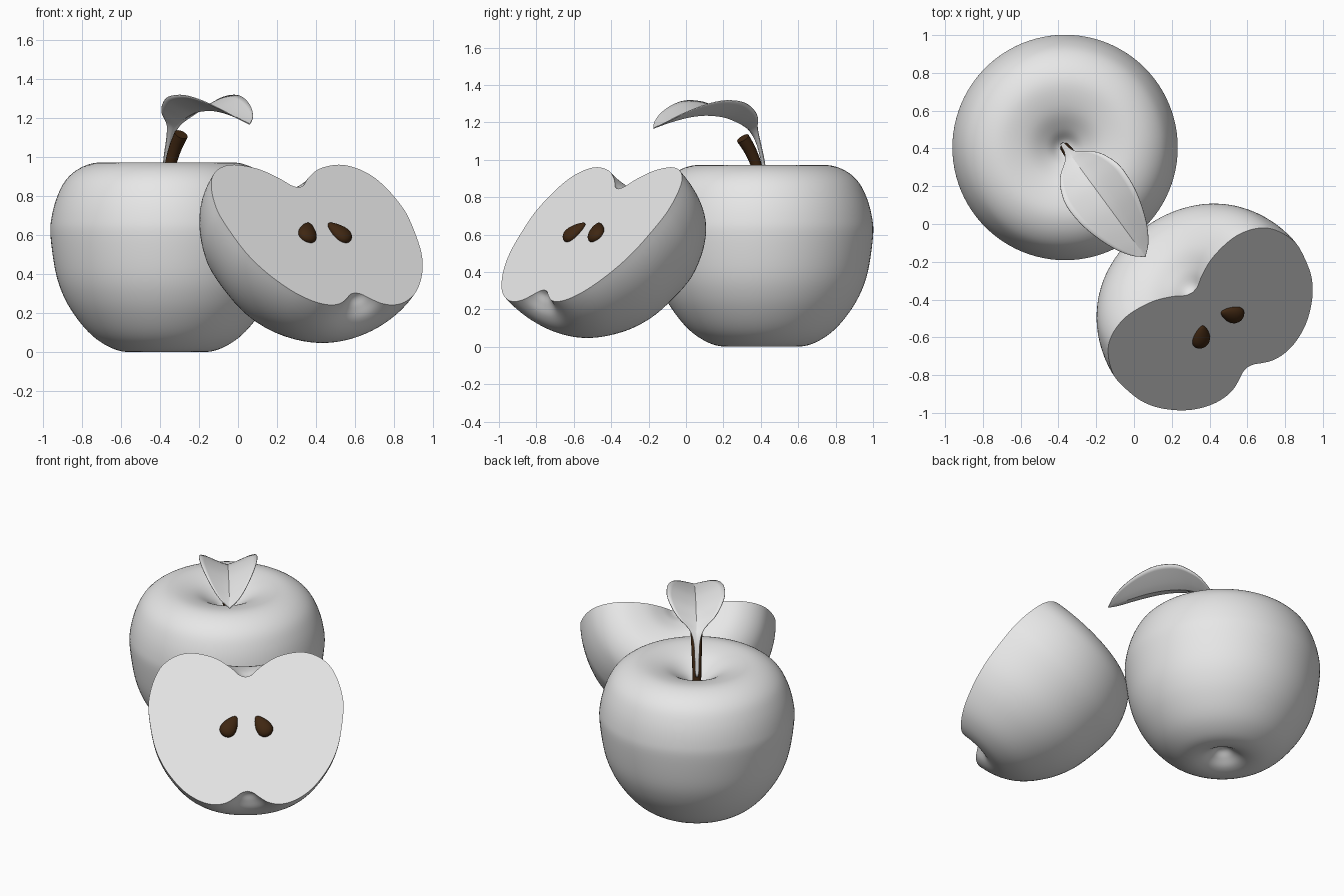
import bpy, bmesh, math
from mathutils import Matrix, Vector

if "Cube" in bpy.data.objects:
    bpy.data.objects.remove(bpy.data.objects["Cube"])

AZ = math.radians(-53.7)                       # heading shared by leaf, stem and cut face
H = Vector((math.cos(AZ), math.sin(AZ), 0))    # forward
U = Vector((-H.y, H.x, 0))                     # sideways
APPLE = Vector((-0.365, 0.405, 0))


def material(name, rgb):
    m = bpy.data.materials.new(name)
    m.diffuse_color = (*rgb, 1)
    m.use_nodes = True
    m.node_tree.nodes["Principled BSDF"].inputs["Base Color"].default_value = m.diffuse_color
    return m


PALE = material("pale_grey", (0.8, 0.8, 0.8))
BROWN = material("dark_brown", (0.05, 0.02, 0.006))


def smooth(points, n=5):
    """Spline through the given points."""
    p = [Vector(q) for q in points]
    p = [2 * p[0] - p[1]] + p + [2 * p[-1] - p[-2]]
    out = []
    for a, b, c, d in zip(p, p[1:], p[2:], p[3:]):
        for i in range(n):
            t = i / n
            out.append(0.5 * (2 * b + (c - a) * t + (2 * a - 5 * b + 4 * c - d) * t * t
                              + (3 * b - a - 3 * c + d) * t ** 3))
    return out + [p[-2]]


def shade(obj, angle=40):
    bpy.ops.object.select_all(action='DESELECT')
    obj.select_set(True)
    bpy.context.view_layer.objects.active = obj
    bpy.ops.object.shade_smooth_by_angle(angle=math.radians(angle))


def finish(name, bm, mat, matrix=Matrix(), angle=40):
    bmesh.ops.recalc_face_normals(bm, faces=bm.faces)
    me = bpy.data.meshes.new(name)
    bm.to_mesh(me)
    bm.free()
    me.materials.append(mat)
    obj = bpy.data.objects.new(name, me)
    bpy.context.collection.objects.link(obj)
    obj.matrix_world = matrix
    shade(obj, angle)
    return obj


# Apple profile (radius, height) from top dimple to bottom dimple
PROFILE = smooth([(0, .815), (.04, .83), (.1, .885), (.2, .945), (.33, .972), (.43, .95),
                  (.51, .89), (.56, .8), (.59, .69), (.595, .59), (.567, .4), (.52, .27),
                  (.45, .16), (.37, .075), (.28, .02), (.2, .001), (.13, .012),
                  (.075, .045), (.035, .075), (0, .085)])


def apple(name, matrix, half=False):
    bm = bmesh.new()
    seg = 48 if half else 96
    top, bot = (bm.verts.new((0, 0, p.y)) for p in (PROFILE[0], PROFILE[-1]))
    cols = []
    for i in range(seg + 1 if half else seg):
        a = i * math.tau / 96
        cols.append([top] + [bm.verts.new((p.x * math.cos(a), p.x * math.sin(a), p.y))
                             for p in PROFILE[1:-1]] + [bot])
    pairs = list(zip(cols, cols[1:])) + ([] if half else [(cols[-1], cols[0])])
    for c, d in pairs:
        for j in range(len(c) - 1):
            quad = [c[j], c[j + 1], d[j + 1], d[j]]
            bm.faces.new(list(dict.fromkeys(quad)))
    if half:   # flat cut face
        bm.faces.new(cols[0] + cols[-1][-2:0:-1])
    return finish(name, bm, PALE, matrix)


apple("whole_apple", Matrix.Translation(APPLE))

# Half apple, leaning back with the cut face up and forward
TILT = math.radians(47.7)
A = -H * math.cos(TILT) + Vector((0, 0, math.sin(TILT)))
B = A.cross(U)
origin = Vector((.31, -.363, .844)) - A * .815
HALF = Matrix.Translation(origin) @ Matrix((U, B, A)).transposed().to_4x4()
apple("half_apple", HALF, half=True)

# Seeds: teardrops set in the cut face, tips leaning inward
for side, name in ((-1, "left_seed"), (1, "right_seed")):
    bm = bmesh.new()
    bmesh.ops.create_uvsphere(bm, u_segments=24, v_segments=16, radius=1)
    for v in bm.verts:
        k = 1 - .38 * v.co.z
        v.co = Vector((v.co.x * .047 * k, v.co.y * .032 * k, v.co.z * .073))
    place = Matrix.Translation((side * .1, -.005, .5)) @ Matrix.Rotation(-side * math.radians(32), 4, 'Y')
    finish(name, bm, BROWN, HALF @ place)

# Stem: tapered tube curving forward (forward, height, radius)
curve = bpy.data.curves.new("stem", 'CURVE')
curve.dimensions = '3D'
curve.bevel_depth = 1
curve.bevel_resolution = 6
curve.use_fill_caps = True
path = smooth([(0, .80, .026), (.012, .89, .027), (.04, .98, .03), (.08, 1.055, .033), (.125, 1.115, .036)])
spline = curve.splines.new('POLY')
spline.points.add(len(path) - 1)
for pt, (f, z, r) in zip(spline.points, path):
    pt.co = (*(APPLE + H * f + Vector((0, 0, z))), 1)
    pt.radius = r
curve.materials.append(BROWN)
stem = bpy.data.objects.new("stem", curve)
bpy.context.collection.objects.link(stem)
stem.select_set(True)
bpy.context.view_layer.objects.active = stem
bpy.ops.object.select_all(action='DESELECT')
stem.select_set(True)
bpy.ops.object.convert(target='MESH')
shade(bpy.context.view_layer.objects.active)

# Leaf: folded blade (forward, midrib height, half width, edge lift)
rows = smooth([(-.028, .89, .01, 0), (-.005, 1.0, .014, .003), (.025, 1.09, .02, .008),
               (.06, 1.145, .045, .022), (.105, 1.175, .108, .048), (.16, 1.2, .147, .065),
               (.25, 1.228, .176, .078), (.37, 1.238, .172, .078), (.48, 1.228, .147, .066),
               (.59, 1.205, .105, .045), (.67, 1.183, .055, .02), (.718, 1.168, .002, 0)])
bm = bmesh.new()
N = 6
grid = []
for f, z, w, lift in rows:
    grid.append([bm.verts.new(APPLE + H * f + U * (w * j / N)
                              + Vector((0, 0, z + lift * abs(j / N) ** 1.15)))
                 for j in range(-N, N + 1)])
for a, b in zip(grid, grid[1:]):
    for j in range(2 * N):
        bm.faces.new((a[j], a[j + 1], b[j + 1], b[j]))
leaf = finish("leaf", bm, PALE, angle=30)
solid = leaf.modifiers.new("thickness", 'SOLIDIFY')
solid.thickness = .005
solid.offset = 0
